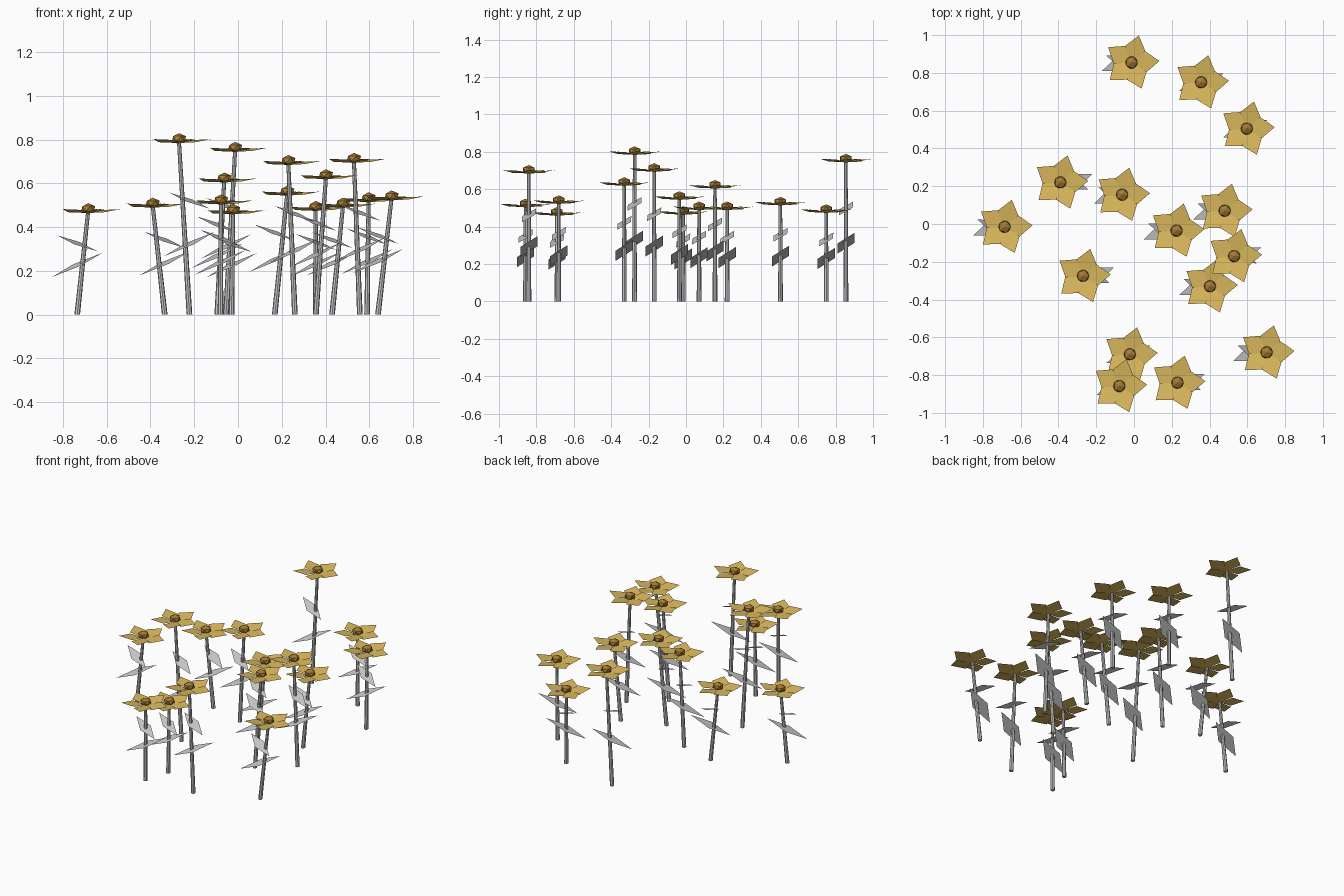
import bpy, bmesh, math
from mathutils import Matrix, Vector

if "Cube" in bpy.data.objects:
    bpy.data.objects.remove(bpy.data.objects["Cube"])

# head x, y, head height, stem base x
FLOWERS = [
    (-0.013, 0.855, 0.76, -0.055), (0.355, 0.75, 0.49, 0.355), (0.597, 0.505, 0.53, 0.59),
    (-0.39, 0.22, 0.505, -0.335), (-0.063, 0.155, 0.62, -0.095), (-0.685, -0.015, 0.48, -0.735),
    (0.48, 0.07, 0.505, 0.43), (0.225, -0.035, 0.56, 0.168), (0.53, -0.17, 0.71, 0.557),
    (0.402, -0.33, 0.635, 0.356), (-0.27, -0.275, 0.80, -0.222), (-0.022, -0.69, 0.475, -0.03),
    (-0.078, -0.858, 0.52, -0.08), (0.23, -0.84, 0.70, 0.26), (0.702, -0.68, 0.538, 0.64),
]


def material(name, color):
    m = bpy.data.materials.new(name)
    m.diffuse_color = (*color, 1)
    m.use_nodes = True
    m.node_tree.nodes["Principled BSDF"].inputs["Base Color"].default_value = m.diffuse_color
    return m


def finish(bm, name, mat=None):
    me = bpy.data.meshes.new(name)
    bm.to_mesh(me)
    bm.free()
    ob = bpy.data.objects.new(name, me)
    if mat:
        me.materials.append(mat)
    bpy.context.collection.objects.link(ob)
    return ob


def diamond(bm, centre, long, short):
    c, l, s = Vector(centre), Vector(long), Vector(short)
    f = bm.faces.new([bm.verts.new(p) for p in (c + l, c + s, c - l, c - s)])
    f.normal_update()
    if f.normal.z < 0:
        f.normal_flip()


petal_mat = material("petal_yellow", (0.72, 0.49, 0.11))
core_mat = material("core_brown", (0.38, 0.20, 0.035))

for i, (x, y, h, bx) in enumerate(FLOWERS, 1):
    head = Vector((x, y, h))
    base = Vector((bx, y, 0))

    # tapered leaning stem
    bm = bmesh.new()
    axis = head - Vector((0, 0, 0.006)) - base
    rot = axis.to_track_quat('Z', 'Y').to_matrix().to_4x4()
    bmesh.ops.create_cone(bm, cap_ends=True, segments=8, radius1=0.013, radius2=0.009,
                          depth=axis.length,
                          matrix=Matrix.Translation(base + axis / 2) @ rot)
    for v in bm.verts:
        v.co.z = max(v.co.z, 0)
    finish(bm, f"stem_{i}")

    # two crossed diamond leaves
    bm = bmesh.new()
    diamond(bm, (bx, y, 0.3 * h + 0.083), (0.116, 0.046, 0.056), (0.02, -0.046, -0.002))
    diamond(bm, (bx, y, 0.61 * h + 0.033), (-0.093, 0.038, 0.037), (0.013, 0.036, 0.005))
    finish(bm, f"leaves_{i}")

    # five slightly raised and twisted petals
    bm = bmesh.new()
    for k in range(5):
        a = math.radians(3 + 72 * k)
        out = Vector((math.cos(a), math.sin(a), 0))
        side = Vector((-math.sin(a), math.cos(a), 0))
        up = Vector((0, 0, 1))
        diamond(bm, head + out * 0.074 - up * 0.007, out * 0.074 + up * 0.009,
                side * 0.057 + up * 0.005)
    finish(bm, f"petals_{i}", petal_mat)

    # flattened faceted flower core
    bm = bmesh.new()
    bmesh.ops.create_icosphere(bm, subdivisions=1, radius=0.036,
                               matrix=Matrix.Translation(head + Vector((0, 0, 0.004)))
                               @ Matrix.Diagonal((1, 1, 0.7, 1)))
    finish(bm, f"core_{i}", core_mat)
